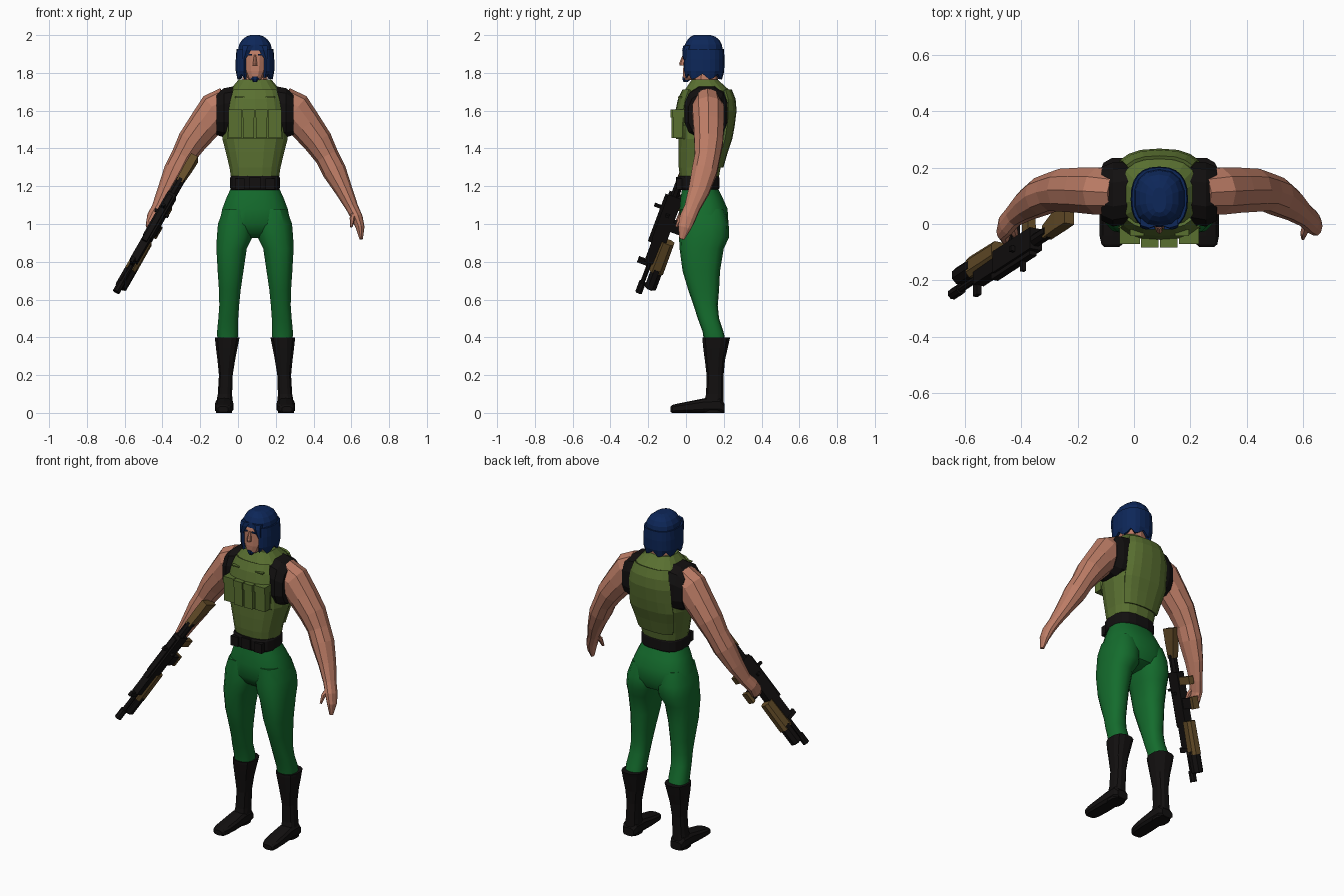
import bpy, bmesh, math
from mathutils import Vector, Matrix

CX = 0.09  # the body's mirror plane


def material(name, rgb):
    m = bpy.data.materials.new(name)
    m.diffuse_color = (*rgb, 1)
    return m


SKIN = material("skin", (0.50, 0.20, 0.13))
OLIVE = material("olive_vest", (0.10, 0.16, 0.03))
GREEN = material("green_cloth", (0.007, 0.15, 0.026))
BLACK = material("black_leather", (0.006, 0.005, 0.005))
BLUE = material("blue_hair", (0.004, 0.02, 0.10))
BROWN = material("brown_wood", (0.13, 0.075, 0.022))


def skin_rings(name, rings, mat, smooth=0, closed=True, thick=0):
    """Join rows of points into a surface; closed rows get end caps."""
    bm = bmesh.new()
    rows = [[bm.verts.new(p) for p in r] for r in rings]
    n = len(rows[0])
    for r, q in zip(rows, rows[1:]):
        for i in range(n if closed else n - 1):
            j = (i + 1) % n
            bm.faces.new((r[i], r[j], q[j], q[i]))
    if closed:
        bm.faces.new(rows[0])
        bm.faces.new(rows[-1])
    bmesh.ops.recalc_face_normals(bm, faces=bm.faces)
    for f in bm.faces:
        f.smooth = smooth > 0
    me = bpy.data.meshes.new(name)
    bm.to_mesh(me)
    bm.free()
    if smooth:
        me.set_sharp_from_angle(angle=math.radians(smooth))
    me.materials.append(mat)
    ob = bpy.data.objects.new(name, me)
    bpy.context.collection.objects.link(ob)
    if thick:
        mod = ob.modifiers.new("thickness", "SOLIDIFY")
        mod.thickness, mod.offset = thick, 0
    return ob


def body(s=1):
    return lambda v: Vector((CX + s * v[0], v[1], v[2]))


def section(ring, axis, angles, e, place, grow=0):
    """One rounded section: ring = (position, a0, a1, b0, b1)."""
    t, a0, a1, b0, b1 = ring
    pts = []
    for k in angles:
        c, s = math.cos(k), math.sin(k)
        a = (a0 + a1) / 2 + ((a1 - a0) / 2 + grow) * math.copysign(abs(c) ** e, c)
        b = (b0 + b1) / 2 + ((b1 - b0) / 2 + grow) * math.copysign(abs(s) ** e, s)
        pts.append(place({"z": (a, b, t), "y": (a, t, b), "x": (t, a, b)}[axis]))
    return pts


def loft(name, rings, mat, axis="z", n=14, e=0.8, place=body(), smooth=0):
    ang = [2 * math.pi * (i + 0.5) / n for i in range(n)]
    return skin_rings(name, [section(r, axis, ang, e, place) for r in rings], mat, smooth)


def box(name, x0, x1, y0, y1, z0, z1, mat, place=body()):
    return loft(name, [(x0, y0, y1, z0, z1), (x1, y0, y1, z0, z1)], mat, "x", 4, 0, place)


def sym(rows):  # (z, half width, front, back) -> full ring
    return [(z, -h, h, y0, y1) for z, h, y0, y1 in rows]


def shell(name, rings, a0, a1, n, mat, grow, thick, e=0.75):
    """Open sheet following part of a loft, angles in degrees."""
    ang = [math.radians(a0 + (a1 - a0) * i / n) for i in range(n + 1)]
    return skin_rings(name, [section(r, "z", ang, e, body(), grow) for r in rings],
                      mat, closed=False, thick=thick)


def limb(name, pts, s, mat, n=10):
    """Tube through (dx, y, z, radius, depth radius)."""
    c = [Vector(p[:3]) for p in pts]
    rings = []
    for i, p in enumerate(pts):
        t = (c[min(i + 1, len(c) - 1)] - c[max(i - 1, 0)]).normalized()
        b = Vector((0, 1, 0))
        b = (b - t * b.dot(t)).normalized()
        a = b.cross(t)
        rings.append([body(s)(c[i] + a * p[3] * math.cos(k) + b * p[4] * math.sin(k))
                      for k in (2 * math.pi * j / n for j in range(n))])
    return skin_rings(name, rings, mat)


# Vest, back plate and chest plate
vest = sym([(1.22, .125, -.03, .17), (1.30, .137, -.04, .185), (1.38, .157, -.042, .208),
            (1.45, .175, -.042, .232), (1.52, .168, -.045, .245), (1.60, .165, -.045, .255),
            (1.66, .152, -.032, .25), (1.71, .135, -.008, .23), (1.75, .10, .02, .185),
            (1.765, .088, .03, .17)])
loft("vest", vest, OLIVE, n=16, e=0.75)
shell("back_plate", vest[1:8], 42, 138, 6, OLIVE, .007, .012)
shell("chest_plate", vest[3:8], -138, -42, 6, OLIVE, .005, .012)

# Chest pouches with flaps, small upper pockets
for s, side in ((1, "left"), (-1, "right")):
    for dx, w, y in ((.034, .029, -.078), (.105, .034, -.066)):
        box(f"{side}_pouch", dx - w, dx + w, y, y + .06, 1.455, 1.575, OLIVE, body(s))
        box(f"{side}_pouch_flap", dx - w - .002, dx + w + .002, y - .005, y + .06,
            1.565, 1.605, OLIVE, body(s))
    box(f"{side}_pocket_edge", .055, .105, -.043, -.02, 1.668, 1.674, OLIVE, body(s))
    # Black armhole panels
    loft(f"{side}_shoulder_panel", [(.10, .0, .225, 1.45, 1.735), (.165, -.012, .222, 1.455, 1.722),
         (.205, .01, .205, 1.47, 1.69)], BLACK, "x", 12, .75, body(s))

# Belt with pouches
loft("belt", sym([(1.18, .128, -.04, .172), (1.19, .133, -.045, .178),
                  (1.245, .133, -.045, .178), (1.255, .128, -.04, .172)]), BLACK, n=16, e=.7)
box("belt_buckle", -.03, .03, -.052, -.03, 1.185, 1.25, BLACK)
for s in (1, -1):
    box("belt_pouch", .055, .105, -.05, -.02, 1.182, 1.24, BLACK, body(s))

# Trousers
loft("hips", sym([(.925, .05, .03, .15), (.95, .12, -.005, .205), (1.0, .192, -.035, .227),
                  (1.08, .176, -.036, .222), (1.14, .153, -.03, .195), (1.2, .125, -.02, .165)]),
     GREEN, n=16, smooth=35)
leg = [(1.08, .02, .17, -.03, .205), (1.0, .005, .198, -.037, .226), (.93, .012, .204, -.037, .228),
       (.87, .042, .206, -.034, .2), (.75, .06, .199, -.018, .18), (.65, .075, .192, .012, .175),
       (.57, .083, .19, .04, .168), (.5, .088, .195, .062, .175), (.43, .088, .202, .088, .198),
       (.38, .092, .2, .095, .21)]
boot = [(.0, .12, .208, .09, .2), (.06, .118, .205, .095, .2), (.1, .12, .198, .105, .2),
        (.2, .117, .192, .108, .2), (.28, .104, .2, .098, .208), (.34, .092, .208, .09, .222),
        (.385, .083, .213, .085, .232), (.4, .08, .214, .085, .236)]
foot = [(.203, .125, .2, .0, .05), (.18, .115, .21, .0, .08), (.1, .115, .21, .0, .078),
        (.03, .113, .214, .0, .064), (-.04, .118, .214, .0, .05), (-.072, .13, .207, .0, .042),
        (-.082, .142, .196, .004, .034)]

# Arms: shared path, then an open or gripping hand
arm = [(.14, .112, 1.635, .095, .08), (.205, .117, 1.6, .102, .088), (.27, .12, 1.52, .088, .084),
       (.335, .12, 1.435, .078, .08), (.382, .113, 1.355, .064, .07), (.42, .098, 1.28, .064, .07),
       (.472, .068, 1.175, .046, .058), (.515, .032, 1.085, .033, .043)]
open_hand = [(.542, .008, 1.03, .03, .044), (.557, -.008, .98, .023, .036), (.562, -.022, .92, .009, .014)]
grip_hand = [(.542, .0, 1.04, .03, .044), (.553, -.025, .995, .026, .04), (.535, -.06, .968, .02, .026)]
thumb = [(.525, .005, 1.06, .016, .018), (.515, -.03, 1.03, .014, .015), (.51, -.05, .985, .007, .008)]

for s, side in ((1, "left"), (-1, "right")):
    loft(f"{side}_trouser_leg", leg, GREEN, n=14, place=body(s), smooth=35)
    loft(f"{side}_boot", boot, BLACK, n=12, place=body(s))
    loft(f"{side}_foot", foot, BLACK, "y", 10, .6, body(s))
    limb(f"{side}_arm", arm + (open_hand if s > 0 else grip_hand), s, SKIN)
    limb(f"{side}_thumb", thumb, s, SKIN, 6)

# Neck and head
loft("neck", sym([(1.7, .085, .03, .175), (1.76, .07, .04, .17), (1.84, .06, .05, .16)]), SKIN, n=10)
loft("head", sym([(1.762, .026, -.01, .06), (1.775, .042, -.016, .10), (1.81, .06, -.018, .14),
                  (1.86, .072, -.014, .165), (1.9, .076, -.012, .17), (1.95, .07, .005, .17)]), SKIN, n=12)
loft("nose", [(1.84, -.014, .014, -.034, .0), (1.852, -.012, .012, -.036, .0),
              (1.895, -.006, .006, -.018, .0)], SKIN, n=6, e=1)
loft("chin_tuft", sym([(1.752, .01, -.014, .01), (1.768, .022, -.021, .03), (1.78, .02, -.021, .02)]),
     BLUE, n=8)
for s in (1, -1):
    box("eyebrow", .016, .042, -.019, -.011, 1.892, 1.899, BLUE, body(s))
    # Fringe locks either side of the parting
    loft("fringe_lock", [(1.945, .002, .07, -.014, .03), (1.92, .02, .07, -.02, .02),
                         (1.87, .05, .07, -.016, .015)], BLUE, n=6, place=body(s))

# Hair: cap plus a hanging curtain with a ragged hem
loft("hair_cap", sym([(1.918, .092, -.012, .195), (1.95, .086, -.006, .19), (1.975, .07, .008, .176),
                      (1.992, .048, .025, .155), (2.0, .025, .04, .13)]), BLUE, n=14, e=.85)
curtain = shell("hair_curtain", sym([(1.925, .09, -.012, .193), (1.87, .094, -.015, .196),
                                     (1.81, .094, -.014, .194), (1.775, .088, -.006, .186)]),
                -61, 241, 20, BLUE, 0, .016, .8)
for i, v in enumerate(curtain.data.vertices[-21:]):
    v.co.z += (.0, .022, -.008)[i % 3]

# Rifle frame: x along the barrel, y towards the underside
start = Vector((-.23, .02, 1.36))
u = (Vector((-.645, -.25, .64)) - start).normalized()
d = Vector((0, .938, -.346))
d = (d - u * d.dot(u)).normalized()
frame = Matrix.Translation(start) @ Matrix((u, d, u.cross(d))).transposed().to_4x4()


def rifle(v):
    return frame @ Vector(v)


def part(name, t0, t1, h0, h1, w, mat):
    box("rifle_" + name, t0, t1, h0, h1, -w, w, mat, rifle)


def tube(name, rows, mat):  # rows of (position, centre height, radius)
    loft("rifle_" + name, [(t, h - r, h + r, -r, r) for t, h, r in rows], mat, "x", 8, 1, rifle)


loft("rifle_stock", [(.0, -.02, .075, -.02, .02), (.07, -.02, .055, -.021, .021),
                     (.17, -.022, .025, -.018, .018)], BROWN, "x", 4, 0, rifle)
tube("stock_tube", [(.15, .0, .024), (.27, .0, .024)], BLACK)
part("receiver", .25, .53, -.035, .045, .024, BLACK)
part("top_rail", .27, .56, -.05, -.03, .014, BLACK)
part("rear_sight", .34, .355, -.085, -.04, .008, BLACK)
part("side_knob", .36, .375, -.01, .01, .04, BLACK)
part("grip", .28, .325, .04, .135, .016, BROWN)
part("magazine", .40, .46, .04, .125, .018, BLACK)
part("magazine_base", .395, .465, .12, .14, .02, BROWN)
part("upper_guard", .52, .68, -.03, .025, .021, BLACK)
loft("rifle_fore_grip", [(.53, .012, .088, -.03, .03), (.72, .008, .09, -.032, .032)],
     BROWN, "x", 8, .7, rifle)
tube("launcher", [(.70, .05, .034), (.82, .05, .034), (.825, .05, .03)], BLACK)
tube("barrel", [(.66, .0, .013), (.83, .0, .013)], BLACK)
tube("muzzle", [(.81, .0, .02), (.873, .0, .02)], BLACK)
part("front_sight", .675, .705, -.065, .01, .009, BLACK)
